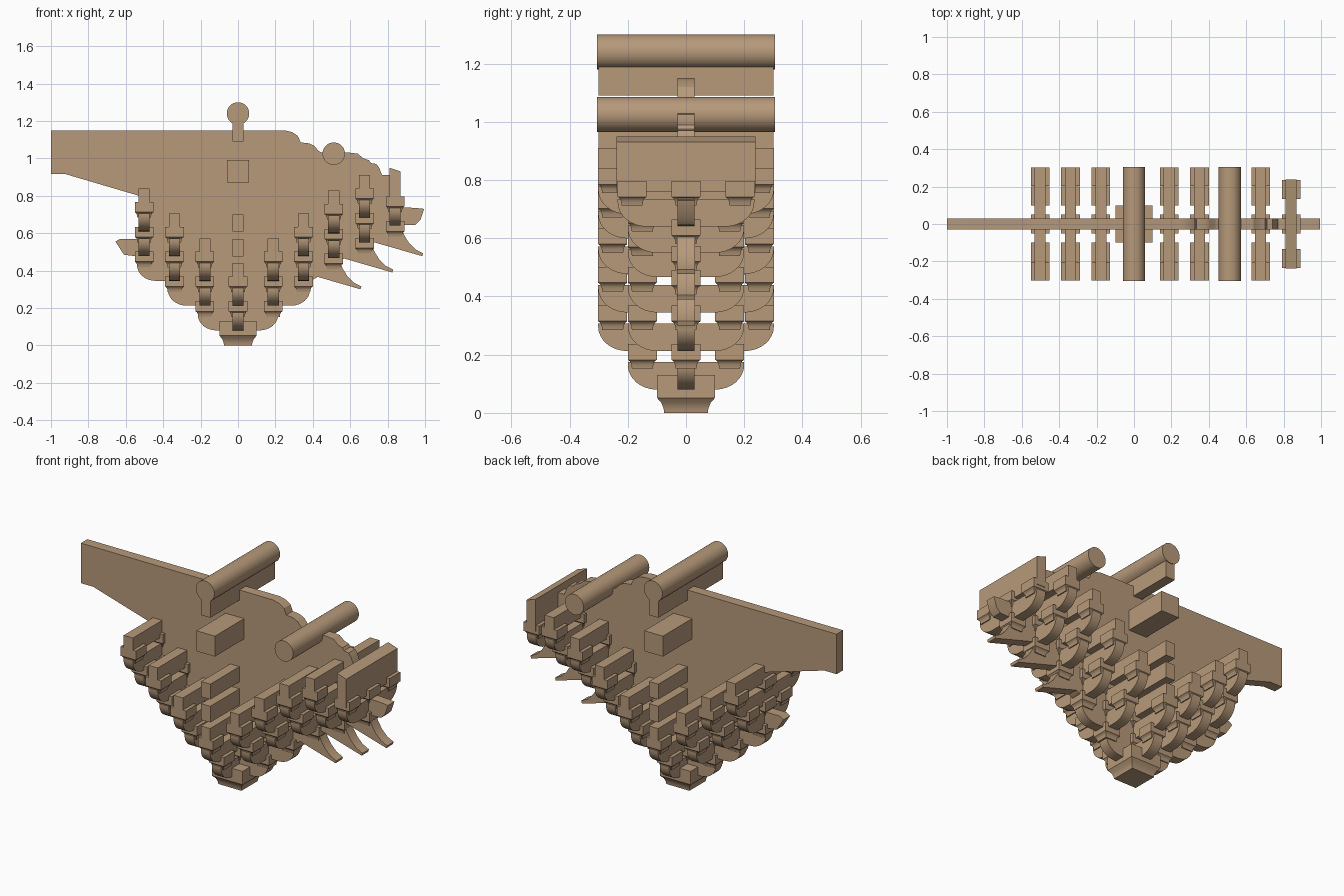
import bpy, bmesh, math

if "Cube" in bpy.data.objects:
    bpy.data.objects.remove(bpy.data.objects["Cube"])

COLOUR = (0.47, 0.32, 0.195, 1)
wood = bpy.data.materials.new("tan_wood")
wood.use_nodes = True
wood.diffuse_color = COLOUR
wood.node_tree.nodes["Principled BSDF"].inputs["Base Color"].default_value = COLOUR
parts = []


def finish(name, bm):
    bmesh.ops.recalc_face_normals(bm, faces=bm.faces)
    mesh = bpy.data.meshes.new(name)
    bm.to_mesh(mesh)
    bm.free()
    mesh.materials.append(wood)
    ob = bpy.data.objects.new(name, mesh)
    bpy.context.collection.objects.link(ob)
    parts.append(ob)
    return ob


def prism(name, outline, half, across="y", at=0.0):
    """Extrude an (along, z) outline by +-half across the given axis."""
    bm = bmesh.new()
    place = (lambda u, w, z: (u, w, z)) if across == "y" else (lambda u, w, z: (w, u, z))
    rings = [[bm.verts.new(place(u, at + s * half, z)) for u, z in outline] for s in (-1, 1)]
    for ring in rings:
        bm.faces.new(ring)
    n = len(outline)
    for i in range(n):
        j = (i + 1) % n
        bm.faces.new((rings[0][i], rings[0][j], rings[1][j], rings[1][i]))
    return finish(name, bm)


def beam(name, u0, u1, z0, z1, half, across="y", at=0.0):
    return prism(name, [(u0, z0), (u1, z0), (u1, z1), (u0, z1)], half, across, at)


def stack(name, x, y, levels):
    """Square block with a flared foot, from (z, half width) levels."""
    bm = bmesh.new()
    rings = [[bm.verts.new((x + a * h, y + b * h, z))
              for a, b in ((-1, -1), (1, -1), (1, 1), (-1, 1))] for z, h in levels]
    bm.faces.new(rings[0])
    bm.faces.new(rings[-1])
    for lo, hi in zip(rings, rings[1:]):
        for i in range(4):
            j = (i + 1) % 4
            bm.faces.new((lo[i], lo[j], hi[j], hi[i]))
    return finish(name, bm)


def small_block(x, y, z):
    stack("bearing_block", x, y, [(z - .06, .036), (z - .045, .038), (z - .035, .043),
                                  (z - .03, .05), (z + .024, .05)])


def arm_outline(left, right, z, height, rx=0.1, rz=0.085):
    """Boat shaped arm: flat top, quarter-ellipse lower corners."""
    arc = [i * math.pi / 16 for i in range(9)]
    pts = [(right - rx + rx * math.sin(a), z + rz - rz * math.cos(a)) for a in arc]
    pts += [(right, z + height), (left, z + height)]
    pts += [(left + rx - rx * math.sin(a), z + rz - rz * math.cos(a)) for a in reversed(arc)]
    return pts


TIER = 0.1325


def cross_arm(x, z, reach):
    prism("cross_arm", arm_outline(-reach, reach, z, .095), .03, "x", x)
    for y in (-reach + .05, 0, reach - .05):
        small_block(x, y, z + TIER)


def bracket_column(x, z):
    cross_arm(x, z, .2)
    cross_arm(x, z + TIER, .302)
    beam("cross_beam", -.302, .302, z + 2 * TIER, z + 2 * TIER + .095, .03, "x", x)


# Base block
stack("base_block", 0, 0, [(0, .075), (.015, .077), (.035, .085), (.052, .1), (.13, .1)])

# Stepped long arms in the central plane
for left, right, step in ((-.215, .215, 0), (-.375, .385, 1), (-.54, .46, 2)):
    prism("long_arm", arm_outline(left, right, .08 + step * TIER, TIER), .03)

# Central wall with tail on the left and stepped scallops on the right
prism("central_wall", [
    (-.53, .46), (-.53, .8), (-.92, .915), (-1, .915), (-1, 1.15), (.25, 1.15),
    (.29, 1.14), (.32, 1.12), (.335, 1.085), (.38, 1.08), (.41, 1.065), (.43, 1.04),
    (.45, 1.03), (.6, 1.03), (.64, 1.025), (.67, 1.0), (.7, .99), (.71, .975),
    (.74, .97), (.755, .95), (.77, .91), (.83, .91), (.87, .74), (.86, .64),
    (.72, .55), (.56, .46)], .03)

# Carved beam heads at both ends
prism("left_head", [(-.5, .47), (-.61, .485), (-.655, .555), (-.63, .57), (-.5, .57)], .03)
prism("right_head", [(.82, .64), (.95, .645), (.975, .67), (.995, .73), (.95, .735), (.82, .74)], .03)

# Slanting beaks with hollowed upper tips
for tip_x, tip_z in ((.655, .3), (.825, .39), (.985, .477)):
    hollow = [(.005, .015), (-.035, .035), (-.07, .07), (-.095, .11), (-.11, .15)]
    prism("slanting_beak", [(tip_x - .45, tip_z + .13), (tip_x, tip_z)]
          + [(tip_x + a, tip_z + b) for a, b in hollow]
          + [(tip_x - .45, tip_z + .25)], .0305)

# Bracket columns stepping outward
for x, z in ((0, .08), (-.177, .2125), (.188, .2125), (-.34, .345), (.35, .345),
             (-.502, .4775), (.512, .467), (.677, .55)):
    if x:
        small_block(x, 0, z)
    bracket_column(x, z)

# Outermost right column with tall eave board
small_block(.84, 0, .64)
cross_arm(.84, .64, .235)
prism("eave_board", [(.81, .76), (.87, .76), (.87, .93), (.81, .95)], .238)

# Extra cross beams above the middle column
for z0, z1, half in ((.475, .57, .03), (.61, .7, .03), (.87, .99, .06), (1.09, 1.2, .03)):
    beam("middle_cross_beam", -.3, .3, z0, z1, half, "x")

# Round purlins
for x, z in ((0, 1.24), (.512, 1.025)):
    ring = [(x + .06 * math.cos(i * math.pi / 16), z + .06 * math.sin(i * math.pi / 16))
            for i in range(32)]
    prism("round_purlin", ring, .305)

# Smooth the curves, keep edges sharp
bpy.ops.object.select_all(action="DESELECT")
for ob in parts:
    ob.select_set(True)
bpy.context.view_layer.objects.active = parts[0]
bpy.ops.object.shade_smooth_by_angle(angle=math.radians(30))
